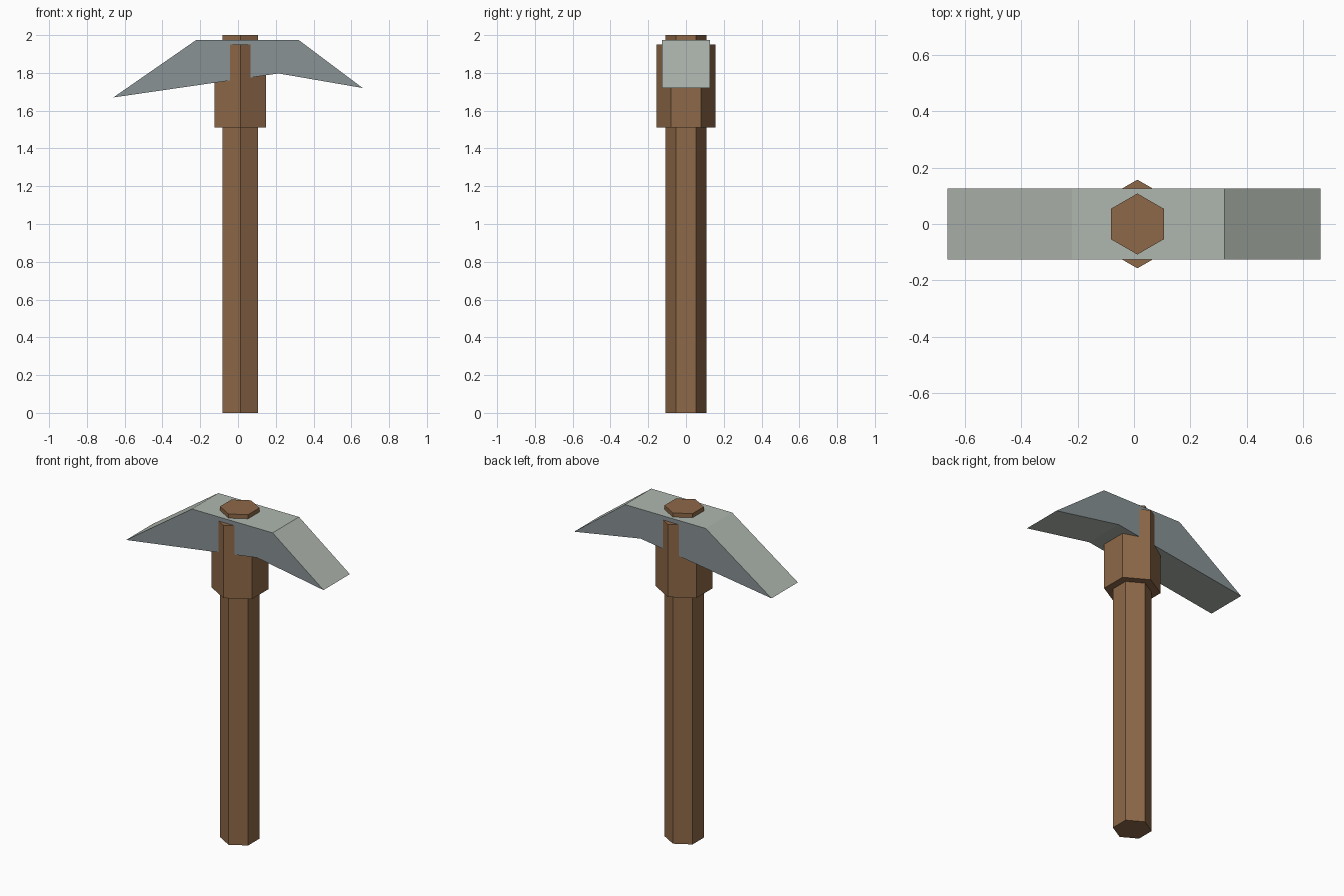
import bpy
import bmesh
import math

cube = bpy.data.objects.get("Cube")
if cube:
    bpy.data.objects.remove(cube, do_unlink=True)


def material(name, rgb):
    mat = bpy.data.materials.new(name)
    mat.use_nodes = True
    color = (*rgb, 1.0)
    mat.diffuse_color = color
    mat.node_tree.nodes["Principled BSDF"].inputs["Base Color"].default_value = color
    return mat


wood = material("brown wood", (0.27, 0.14, 0.065))
light_stone = material("light grey stone", (0.43, 0.47, 0.43))
dark_stone = material("blue grey stone", (0.25, 0.29, 0.30))


def prism(name, profile, direction, materials):
    """Extrude a closed profile into a flat-shaded solid."""
    bm = bmesh.new()
    face = bm.faces.new([bm.verts.new(p) for p in profile])
    result = bmesh.ops.extrude_face_region(bm, geom=[face])
    verts = [g for g in result["geom"] if isinstance(g, bmesh.types.BMVert)]
    bmesh.ops.translate(bm, verts=verts, vec=direction)
    bmesh.ops.recalc_face_normals(bm, faces=bm.faces)
    mesh = bpy.data.meshes.new(name)
    bm.to_mesh(mesh)
    bm.free()
    for mat in materials:
        mesh.materials.append(mat)
    obj = bpy.data.objects.new(name, mesh)
    bpy.context.collection.objects.link(obj)
    return obj


def hex_post(name, radius, bottom, top):
    """Six-sided post with a corner pointing to the front."""
    angles = [math.radians(30 + 60 * i) for i in range(6)]
    ring = [(0.012 + radius * math.cos(a), radius * math.sin(a), bottom) for a in angles]
    return prism(name, ring, (0, 0, top - bottom), [wood])


# Handle and the thicker collar that grips the head
hex_post("handle", 0.108, 0, 2)
hex_post("collar", 0.157, 1.51, 1.95)

# Two-pointed head, with darker flat sides
outline = [(-0.66, 1.67), (-0.22, 1.975), (0.32, 1.975), (0.66, 1.72), (0.215, 1.797)]
head = prism("pick_head", [(x, -0.126, z) for x, z in outline], (0, 0.252, 0),
             [light_stone, dark_stone])
for poly in head.data.polygons:
    poly.material_index = int(abs(poly.normal.y) > 0.5)
